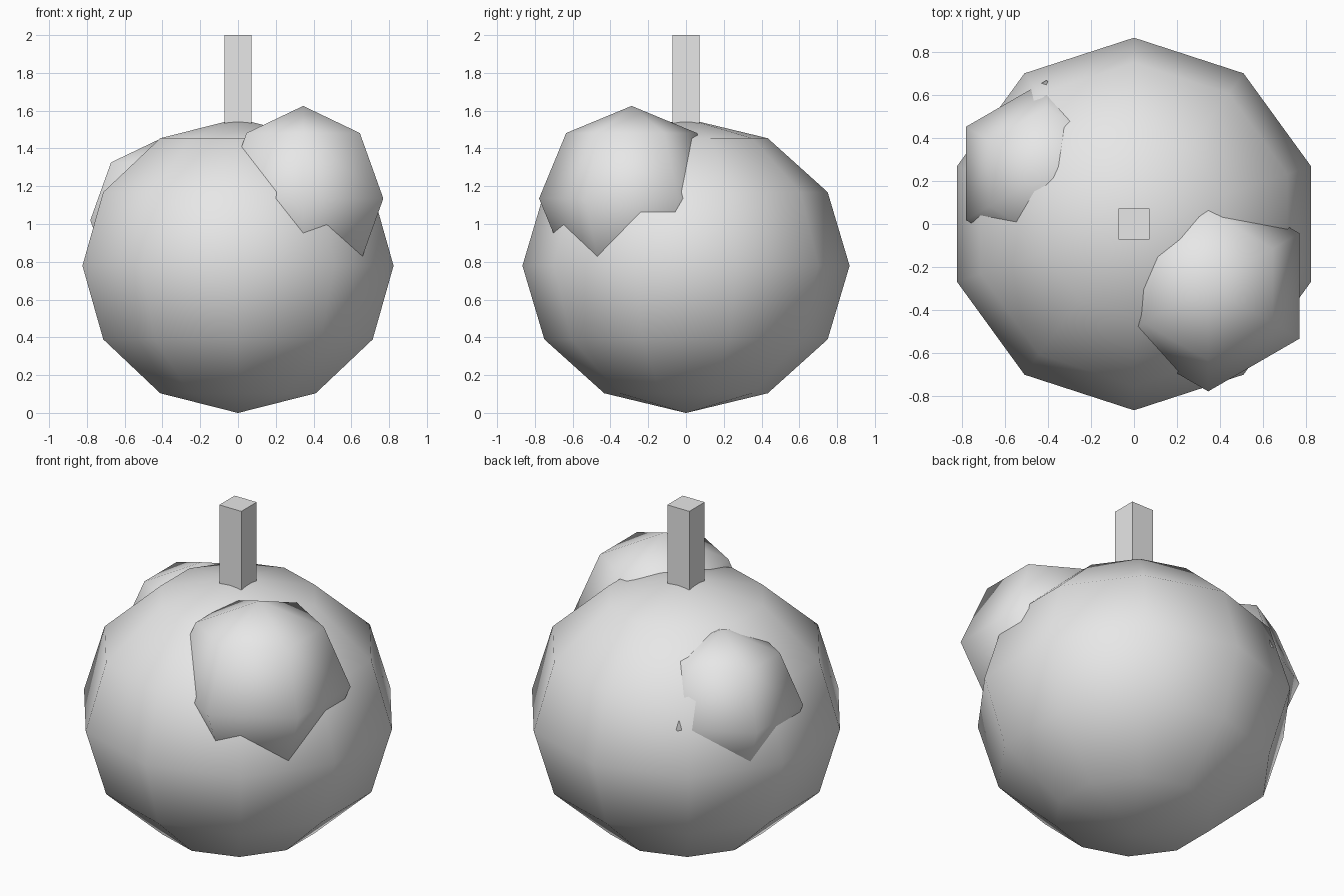
import bpy

# Remove the default cube
cube = bpy.data.objects.get("Cube")
if cube:
    bpy.data.objects.remove(cube, do_unlink=True)

# Single plain grey
grey = bpy.data.materials.new("plain grey")
grey.use_nodes = True
colour = (0.8, 0.8, 0.8, 1.0)
grey.diffuse_color = colour
grey.node_tree.nodes["Principled BSDF"].inputs["Base Color"].default_value = colour


def finish(name, smooth):
    obj = bpy.context.object
    obj.name = name
    obj.data.materials.append(grey)
    obj.data.polygons.foreach_set("use_smooth", [smooth] * len(obj.data.polygons))
    return obj


def ball(name, location, radius, segments, rings, squash=1.0):
    """Low-poly ball with smooth shading."""
    bpy.ops.mesh.primitive_uv_sphere_add(
        segments=segments, ring_count=rings, radius=radius, location=location)
    obj = finish(name, True)
    obj.scale.z = squash
    return obj


# Slightly flattened round body
ball("body", (0, 0, 0.779), 0.866, 10, 6, 0.9)

# Lumps growing out of the body
ball("front_left_lump", (0.345, -0.288, 1.135), 0.49, 6, 4)
ball("back_right_lump", (-0.407, 0.235, 1.02), 0.433, 6, 4)

# Square stem sunk into the top of the body
stem_bottom, stem_top, stem_width = 1.42, 2.0, 0.144
bpy.ops.mesh.primitive_cube_add(
    size=1, location=(0, 0, (stem_bottom + stem_top) / 2))
stem = finish("stem", False)
stem.scale = (stem_width, stem_width, stem_top - stem_bottom)
